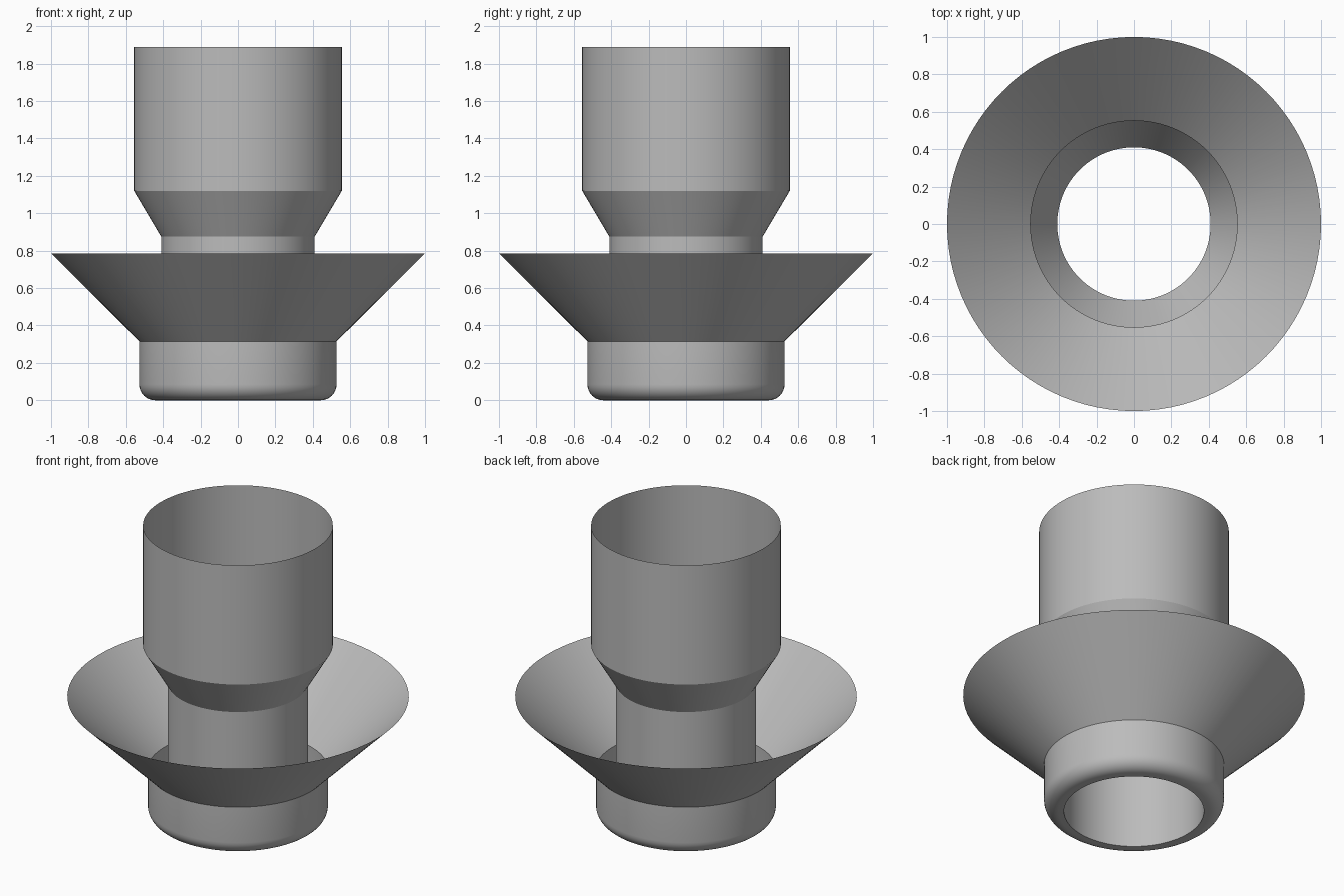
import bpy, bmesh, math

SEGMENTS = 96

cube = bpy.data.objects.get("Cube")
if cube:
    bpy.data.objects.remove(cube, do_unlink=True)

grey = bpy.data.materials.new("plain grey")
grey.use_nodes = True
colour = (0.5, 0.5, 0.5, 1)
grey.diffuse_color = colour
grey.node_tree.nodes["Principled BSDF"].inputs["Base Color"].default_value = colour


def revolve(name, profile):
    """Spin an open (radius, height) profile into a thin shell around z."""
    bm = bmesh.new()
    verts = [bm.verts.new((r, 0, z)) for r, z in profile]
    edges = [bm.edges.new(pair) for pair in zip(verts, verts[1:])]
    bmesh.ops.spin(bm, geom=verts + edges, cent=(0, 0, 0), axis=(0, 0, 1),
                   angle=math.tau, steps=SEGMENTS, use_merge=True)
    bmesh.ops.remove_doubles(bm, verts=bm.verts, dist=0.0001)
    # Point the normals away from the axis
    facing = sum(f.normal.dot(f.calc_center_median()) * f.calc_area()
                 for f in bm.faces if not f.normal_update())
    if facing < 0:
        bmesh.ops.reverse_faces(bm, faces=bm.faces)
    mesh = bpy.data.meshes.new(name)
    bm.to_mesh(mesh)
    bm.free()
    mesh.materials.append(grey)
    obj = bpy.data.objects.new(name, mesh)
    bpy.context.collection.objects.link(obj)
    bpy.ops.object.select_all(action="DESELECT")
    obj.select_set(True)
    bpy.context.view_layer.objects.active = obj
    bpy.ops.object.shade_smooth_by_angle(angle=math.radians(28))
    return obj


# Open pipe that widens into the upper socket
revolve("flared_pipe", [(0.41, 0), (0.41, 0.875), (0.555, 1.12), (0.555, 1.89)])

# Base collar with a rounded lower edge
outer, fillet = 0.527, 0.085
rounding = [(outer - fillet + fillet * math.sin(a), fillet - fillet * math.cos(a))
            for a in (math.pi / 2 * i / 8 for i in range(9))]
revolve("base_collar", [(0.41, 0)] + rounding + [(outer, 0.315)])

# Wide conical skirt opening upward
revolve("conical_skirt", [(outer, 0.315), (1.0, 0.785)])
